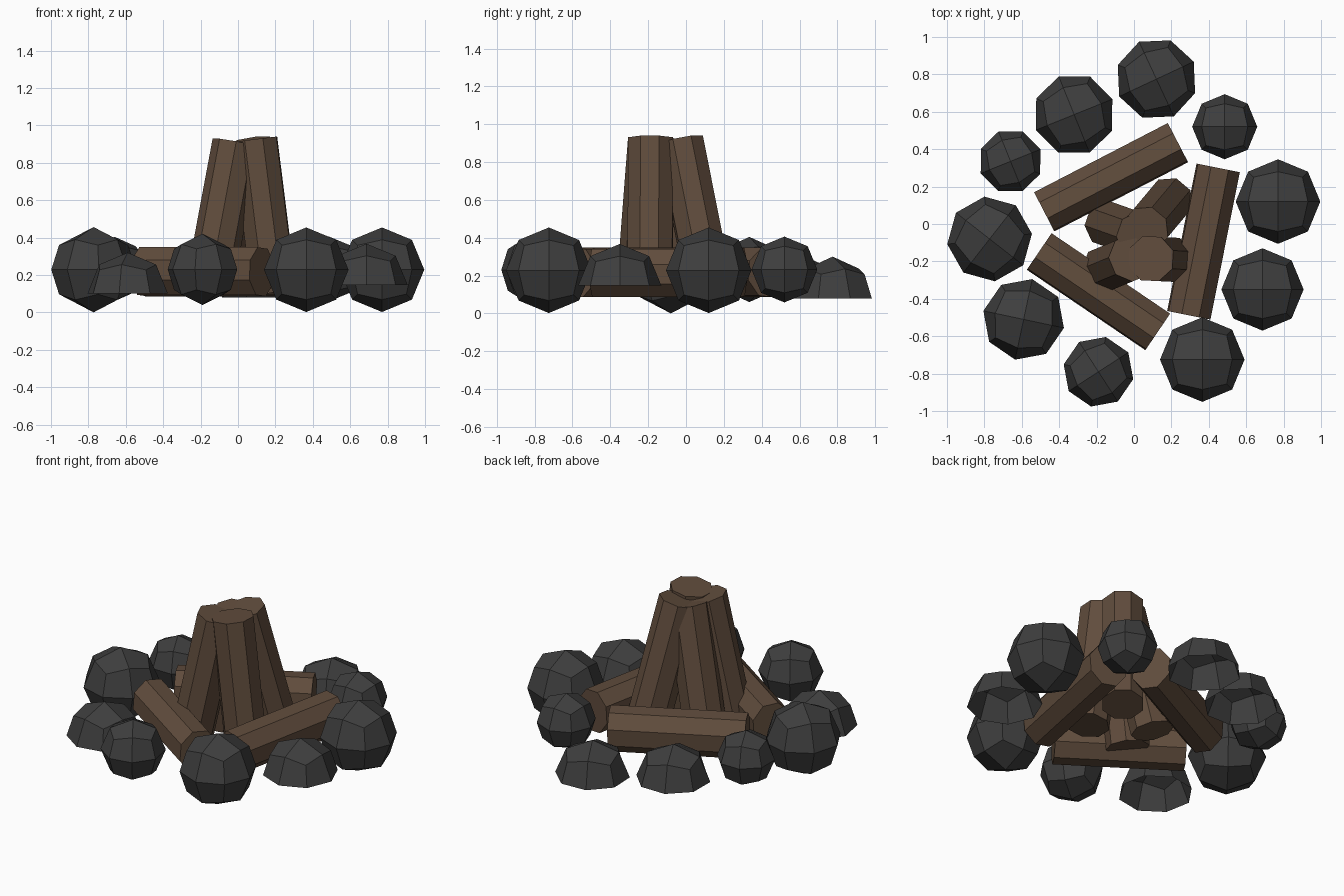
import bpy, bmesh, math
from mathutils import Vector

if "Cube" in bpy.data.objects:
    bpy.data.objects.remove(bpy.data.objects["Cube"])


def material(name, rgb):
    m = bpy.data.materials.new(name)
    m.diffuse_color = (*rgb, 1)
    m.use_nodes = True
    m.node_tree.nodes["Principled BSDF"].inputs["Base Color"].default_value = m.diffuse_color
    return m


STONE = material("dark stone", (0.048, 0.048, 0.048))
WOOD = material("brown wood", (0.118, 0.073, 0.046))


def finish(bm, name, mat):
    bmesh.ops.recalc_face_normals(bm, faces=bm.faces[:])
    me = bpy.data.meshes.new(name)
    bm.to_mesh(me)
    bm.free()
    me.materials.append(mat)
    ob = bpy.data.objects.new(name, me)
    bpy.context.collection.objects.link(ob)
    return ob


def stone(name, x, y, z, r, turn, dome=False):
    """Ball made from a once-divided cube; a dome keeps only the open upper half."""
    bm = bmesh.new()
    bmesh.ops.create_cube(bm, size=2)
    bmesh.ops.subdivide_edges(bm, edges=bm.edges[:], cuts=1, use_grid_fill=True)
    for v in bm.verts:
        v.co = v.co.normalized() * r
    bmesh.ops.recalc_face_normals(bm, faces=bm.faces[:])
    if dome:
        low = [f for f in bm.faces if f.calc_center_median().z < 0]
        bmesh.ops.delete(bm, geom=low, context='FACES')
    me = bpy.data.meshes.new(name)
    bm.to_mesh(me)
    bm.free()
    me.materials.append(STONE)
    ob = bpy.data.objects.new(name, me)
    ob.location = (x, y, z)
    ob.rotation_euler.z = math.radians(turn)
    bpy.context.collection.objects.link(ob)


def log(name, a, b, ru, rv, roll=22.5):
    """Eight-sided log from a to b; ru, rv are the sideways and upward radii."""
    a, b = Vector(a), Vector(b)
    d = (b - a).normalized()
    side = d.cross(Vector((0, 0, 1))).normalized()
    up = side.cross(d)
    bm = bmesh.new()
    rings = []
    for p in (a, b):
        ring = []
        for i in range(8):
            t = math.radians(roll + 45 * i)
            ring.append(bm.verts.new(p + side * (ru * math.cos(t)) + up * (rv * math.sin(t))))
        rings.append(ring)
        bm.faces.new(ring)
    for i in range(8):
        j = (i + 1) % 8
        bm.faces.new((rings[0][i], rings[0][j], rings[1][j], rings[1][i]))
    finish(bm, name, WOOD)


# ring of whole stones: x, y, z, radius, turn
for i, s in enumerate([(0.77, 0.12, 0.228, 0.226, 0), (0.365, -0.725, 0.228, 0.226, 0),
                       (-0.772, -0.08, 0.228, 0.228, -38), (0.485, 0.52, 0.232, 0.174, 0),
                       (-0.66, 0.335, 0.232, 0.172, 22), (-0.19, -0.79, 0.23, 0.19, 33)]):
    stone(f"round_stone_{i + 1}", *s)

# ring of half stones, open underneath
for i, s in enumerate([(0.12, 0.775, 0.08, 0.22, 25), (-0.32, 0.585, 0.10, 0.22, 22),
                       (-0.59, -0.51, 0.10, 0.22, -12), (0.687, -0.35, 0.147, 0.22, 0)]):
    stone(f"half_stone_{i + 1}", *s, dome=True)

# three logs lying in a triangle
for i, (a, b) in enumerate([((-0.48, 0.065), (0.235, 0.435)),
                            ((0.45, 0.30), (0.293, -0.488)),
                            ((-0.507, -0.147), (0.127, -0.577))]):
    log(f"lying_log_{i + 1}", (*a, 0.217), (*b, 0.217), 0.124, 0.138, 27)

# four logs leaning together in the middle
for i, (a, b) in enumerate([((0.19, -0.19, 0.13), (0.09, -0.185, 0.925)),
                            ((-0.155, -0.24, 0.13), (-0.01, -0.18, 0.905)),
                            ((0.19, 0.125, 0.13), (0.06, -0.03, 0.91)),
                            ((-0.14, 0.0, 0.13), (0.03, -0.06, 0.89))]):
    log(f"leaning_log_{i + 1}", a, b, 0.128, 0.128)
